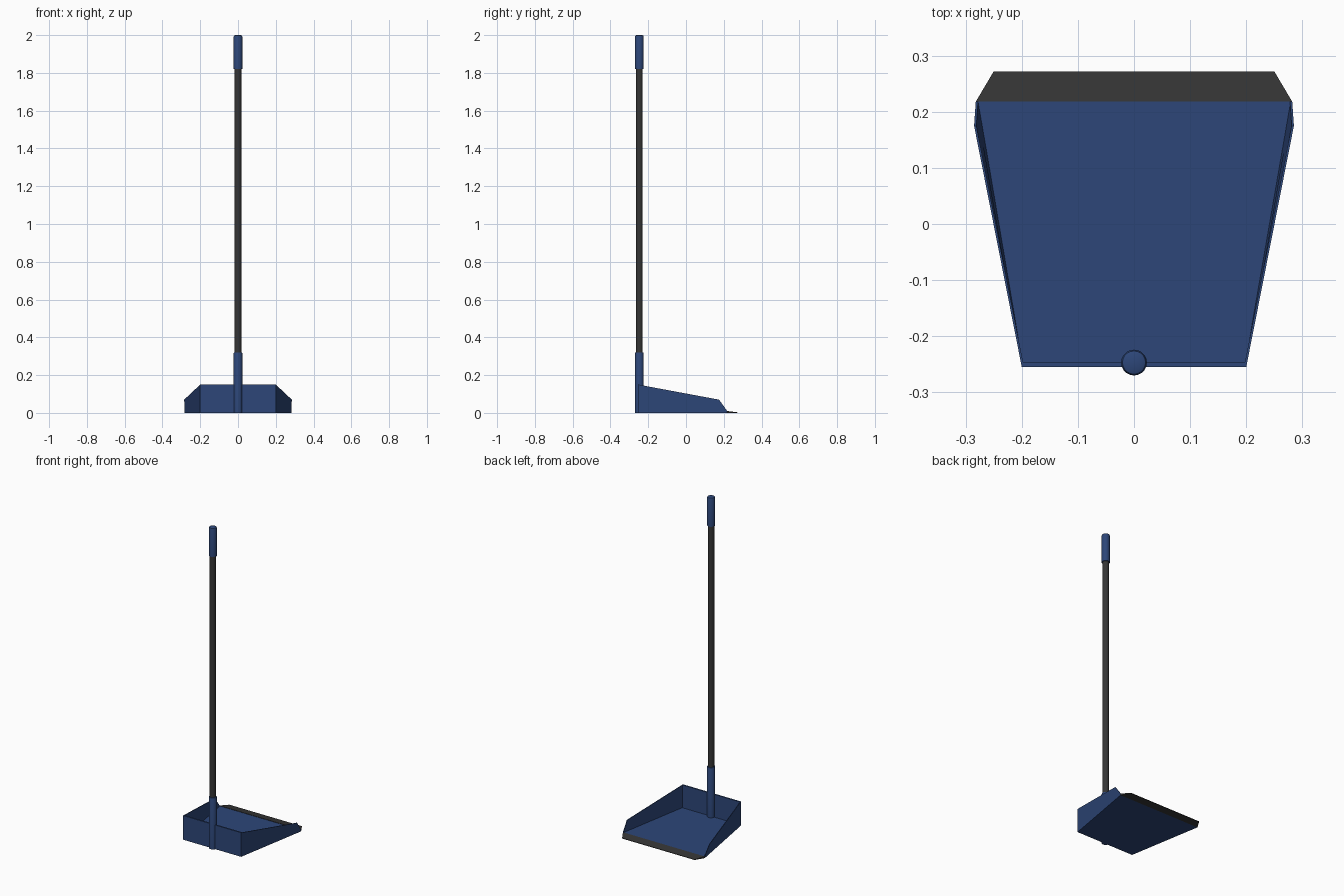
import bpy, bmesh, math

if "Cube" in bpy.data.objects:
    bpy.data.objects.remove(bpy.data.objects["Cube"])


def material(name, color):
    m = bpy.data.materials.new(name)
    m.diffuse_color = (*color, 1)
    m.use_nodes = True
    m.node_tree.nodes["Principled BSDF"].inputs["Base Color"].default_value = m.diffuse_color
    return m


BLUE = material("blue_plastic", (0.026, 0.062, 0.19))
DARK = material("dark_grey", (0.036, 0.036, 0.036))


def loft(name, ring_a, ring_b, mat, mirror=False):
    """Closed solid between two matching outlines."""
    bm = bmesh.new()
    a = [bm.verts.new(p) for p in ring_a]
    b = [bm.verts.new(p) for p in ring_b]
    n = len(a)
    bm.faces.new(a)
    bm.faces.new(b[::-1])
    for i in range(n):
        j = (i + 1) % n
        bm.faces.new((a[j], a[i], b[i], b[j]))
    bmesh.ops.recalc_face_normals(bm, faces=bm.faces)
    me = bpy.data.meshes.new(name)
    bm.to_mesh(me)
    bm.free()
    ob = bpy.data.objects.new(name, me)
    bpy.context.collection.objects.link(ob)
    me.materials.append(mat)
    if mirror:
        ob.modifiers.new("Mirror", 'MIRROR')
    return ob


def rod(name, radius, z0, z1, mat, bevel=0.0):
    """Upright round rod, with an optional rounded top rim."""
    bpy.ops.mesh.primitive_cylinder_add(vertices=20, radius=radius, depth=z1 - z0,
                                        location=(0, POLE_Y, (z0 + z1) / 2))
    ob = bpy.context.object
    ob.name = name
    ob.data.materials.append(mat)
    if bevel:
        bm = bmesh.new()
        bm.from_mesh(ob.data)
        top = max(v.co.z for v in bm.verts)
        rim = [e for e in bm.edges if all(v.co.z > top - 1e-4 for v in e.verts)]
        bmesh.ops.bevel(bm, geom=rim, offset=bevel, segments=2, profile=0.5,
                        affect='EDGES')
        bm.to_mesh(ob.data)
        bm.free()
    bpy.ops.object.shade_smooth_by_angle(angle=math.radians(32))
    return ob


POLE_Y = -0.247
BACK, FRONT = -0.255, 0.218

# pan floor
plan = [(-0.2, BACK), (0.2, BACK), (0.282, FRONT), (-0.282, FRONT)]
loft("pan_floor", [(x, y, 0) for x, y in plan], [(x, y, 0.008) for x, y in plan], BLUE)

# back wall
wall = [(-0.2, 0), (0.2, 0), (0.2, 0.15), (-0.2, 0.15)]
loft("back_wall", [(x, BACK, z) for x, z in wall],
     [(x * 0.995, BACK + 0.009, z) for x, z in wall], BLUE)

# side walls, flaring slightly outward at the front
side = [(0.2, BACK, 0), (0.282, FRONT, 0), (0.282, FRONT, 0.01),
        (0.285, 0.175, 0.07), (0.2, BACK, 0.15)]
loft("side_walls", side, [(x - 0.004, y, z) for x, y, z in side], BLUE, mirror=True)

# scraper lip, a wedge thinning toward the front
loft("front_lip",
     [(-0.282, FRONT, 0), (-0.282, FRONT, 0.01), (-0.25, 0.272, 0.003), (-0.25, 0.272, 0)],
     [(0.282, FRONT, 0), (0.282, FRONT, 0.01), (0.25, 0.272, 0.003), (0.25, 0.272, 0)], DARK)

# handle: socket, pole and grip
rod("handle_socket", 0.023, 0, 0.32, BLUE, bevel=0.004)
rod("handle_pole", 0.018, 0.30, 1.84, DARK)
rod("handle_grip", 0.023, 1.82, 2.0, BLUE, bevel=0.008)
